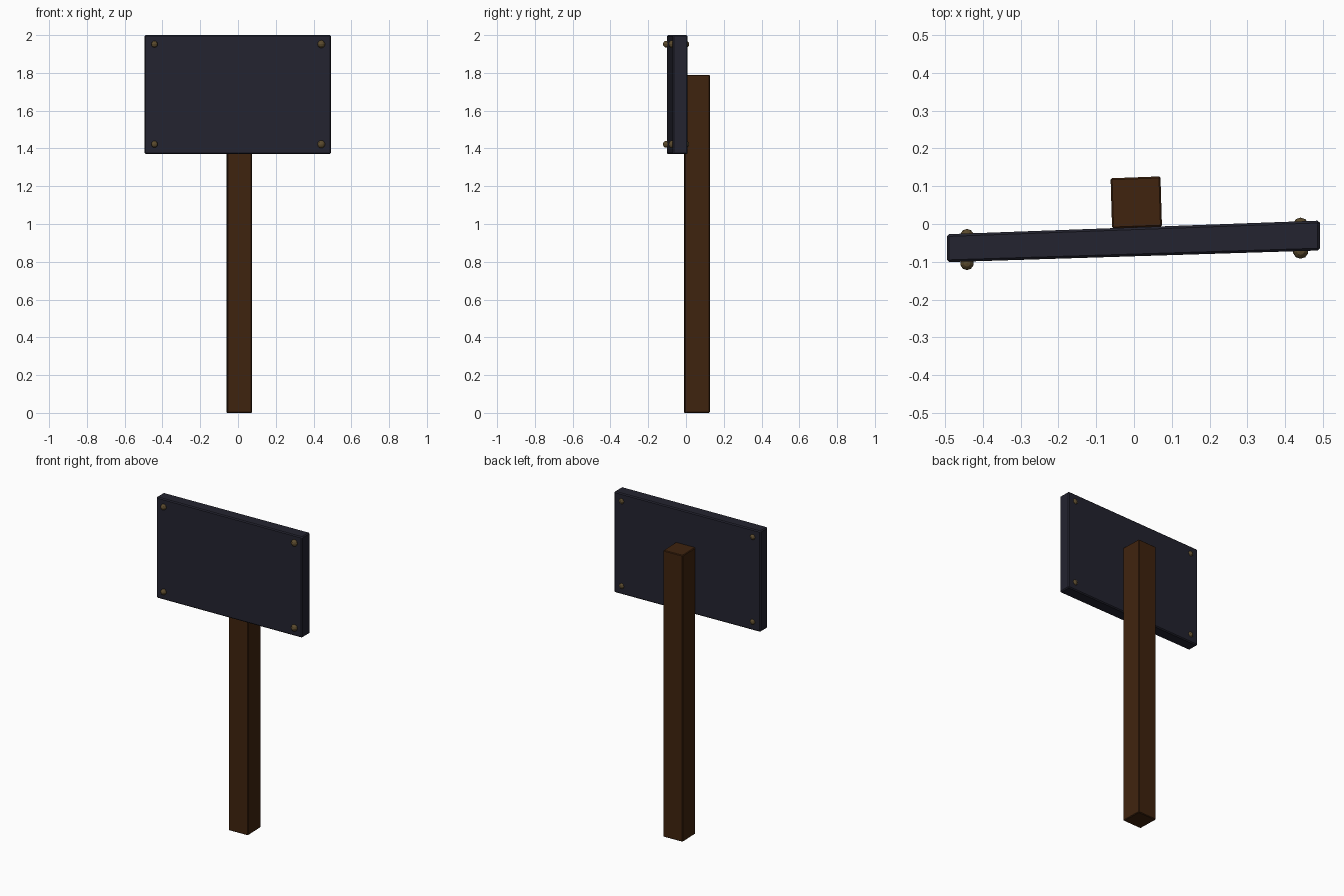
import bpy
import bmesh

cube = bpy.data.objects.get("Cube")
if cube:
    bpy.data.objects.remove(cube, do_unlink=True)


def material(name, color):
    mat = bpy.data.materials.new(name)
    mat.use_nodes = True
    mat.diffuse_color = (*color, 1)
    bsdf = mat.node_tree.nodes["Principled BSDF"]
    bsdf.inputs["Base Color"].default_value = (*color, 1)
    bsdf.inputs["Roughness"].default_value = 0.8
    return mat


slate = material("dark slate", (0.017, 0.017, 0.029))
wood = material("brown wood", (0.050, 0.017, 0.0045))
brass = material("dull brass", (0.105, 0.070, 0.027))


def add_object(name, bm, mat):
    bmesh.ops.recalc_face_normals(bm, faces=bm.faces)
    mesh = bpy.data.meshes.new(name)
    bm.to_mesh(mesh)
    bm.free()
    mesh.materials.append(mat)
    obj = bpy.data.objects.new(name, mesh)
    bpy.context.collection.objects.link(obj)
    return obj


def prism(name, footprint, bottom, top, mat, bevel):
    """Extrude a footprint upwards and soften its edges."""
    bm = bmesh.new()
    face = bm.faces.new([bm.verts.new((x, y, bottom)) for x, y in footprint])
    result = bmesh.ops.extrude_face_region(bm, geom=[face])
    for v in result["geom"]:
        if isinstance(v, bmesh.types.BMVert):
            v.co.z = top
    obj = add_object(name, bm, mat)
    mod = obj.modifiers.new("soft edges", "BEVEL")
    mod.width = bevel
    mod.segments = 1
    return obj


# Square post, turned slightly
prism("post", [(-0.058, -0.012), (0.074, -0.007), (0.070, 0.126), (-0.062, 0.121)],
      0, 1.79, wood, 0.004)

# Sign board, a little thicker at its left end
prism("board", [(-0.495, -0.101), (0.492, -0.070), (0.492, 0.009), (-0.495, -0.027)],
      1.37, 2.0, slate, 0.006)

# Round bolt heads at the corners, on both faces
bolts = [("right", -0.442, -0.104, -0.031, 0.018),
         ("left", 0.441, -0.071, -0.004, 0.021)]
for side, x, front, back, radius in bolts:
    for level, z in (("lower", 1.422), ("upper", 1.952)):
        for face, y in (("front", front), ("back", back)):
            bm = bmesh.new()
            bmesh.ops.create_uvsphere(bm, u_segments=10, v_segments=6, radius=radius)
            bmesh.ops.translate(bm, verts=bm.verts, vec=(x, y, z))
            add_object(f"{face}_{level}_{side}_bolt", bm, brass)
